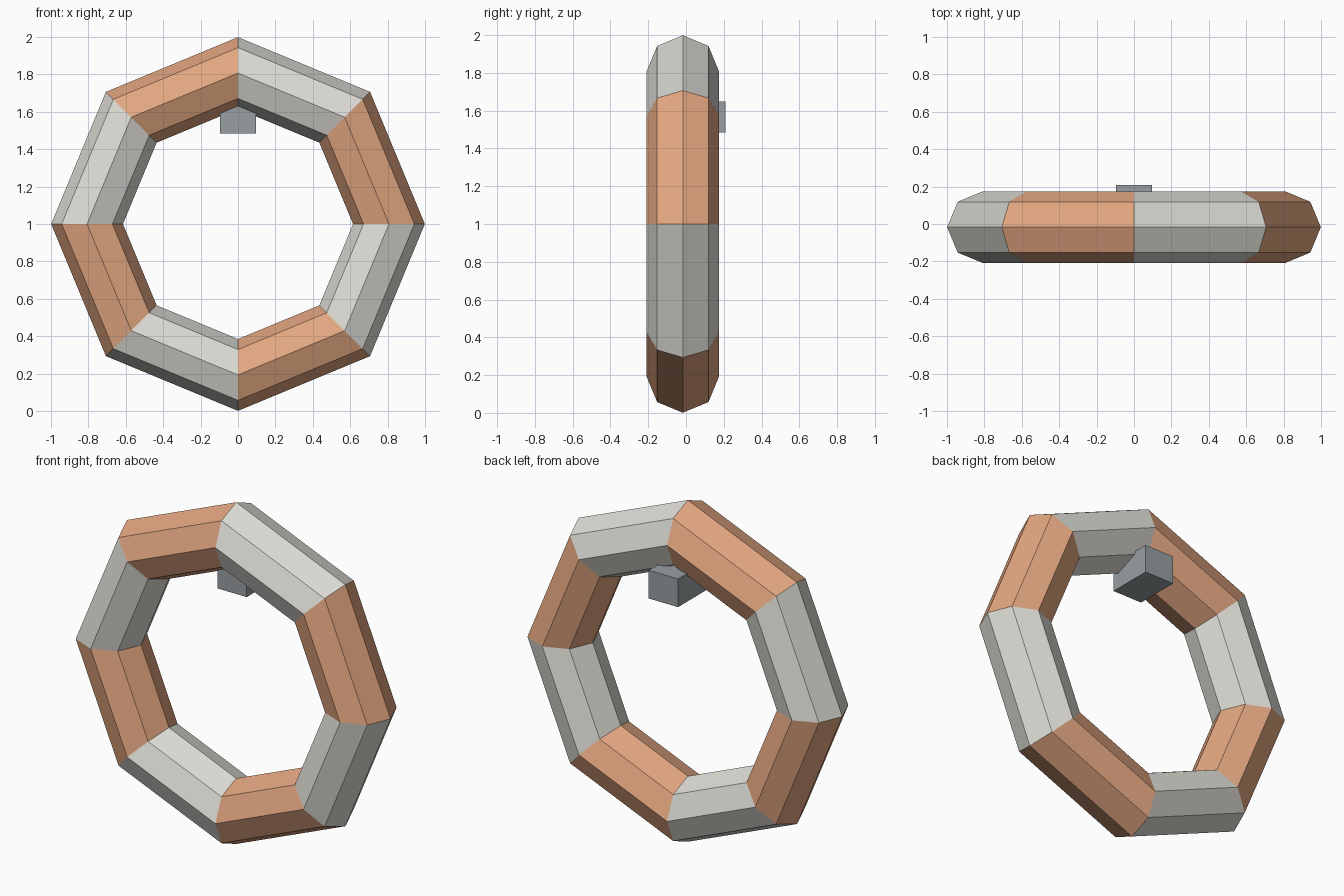
import bpy
from math import atan2, pi

default = bpy.data.objects.get("Cube")
if default:
    bpy.data.objects.remove(default, do_unlink=True)


def material(name, srgb):
    """Flat material from 0-255 display values, converted to linear."""
    rgb = []
    for v in srgb:
        c = v / 255
        rgb.append(c / 12.92 if c <= 0.04045 else ((c + 0.055) / 1.055) ** 2.4)
    colour = (*rgb, 1)
    mat = bpy.data.materials.new(name)
    mat.use_nodes = True
    mat.diffuse_color = colour
    mat.node_tree.nodes["Principled BSDF"].inputs["Base Color"].default_value = colour
    return mat


orange = material("soft_orange", (226, 166, 128))
pale = material("pale_grey", (222, 221, 214))
steel = material("blue_grey", (152, 159, 162))

# Upright eight-sided ring with an octagonal section
SEGMENTS = 8
bpy.ops.mesh.primitive_torus_add(
    major_segments=SEGMENTS, minor_segments=8,
    major_radius=0.807, minor_radius=0.192,
    location=(0, -0.017, 1), rotation=(pi / 2, 0, 0))
ring = bpy.context.object
ring.name = "ring"
bpy.ops.object.transform_apply(location=False, rotation=True, scale=True)
ring.data.materials.append(orange)
ring.data.materials.append(pale)

# Alternate the two colours around the ring, one per straight segment
for face in ring.data.polygons:
    angle = atan2(face.center.z, face.center.x) % (2 * pi)
    face.material_index = int(angle / (2 * pi / SEGMENTS)) % 2
    face.use_smooth = False

# Small block hanging inside the top of the ring
bpy.ops.mesh.primitive_cube_add(size=1, location=(0, 0.077, 1.567))
block = bpy.context.object
block.name = "hanging_block"
block.scale = (0.19, 0.264, 0.165)
bpy.ops.object.transform_apply(location=False, rotation=False, scale=True)
block.data.materials.append(steel)
